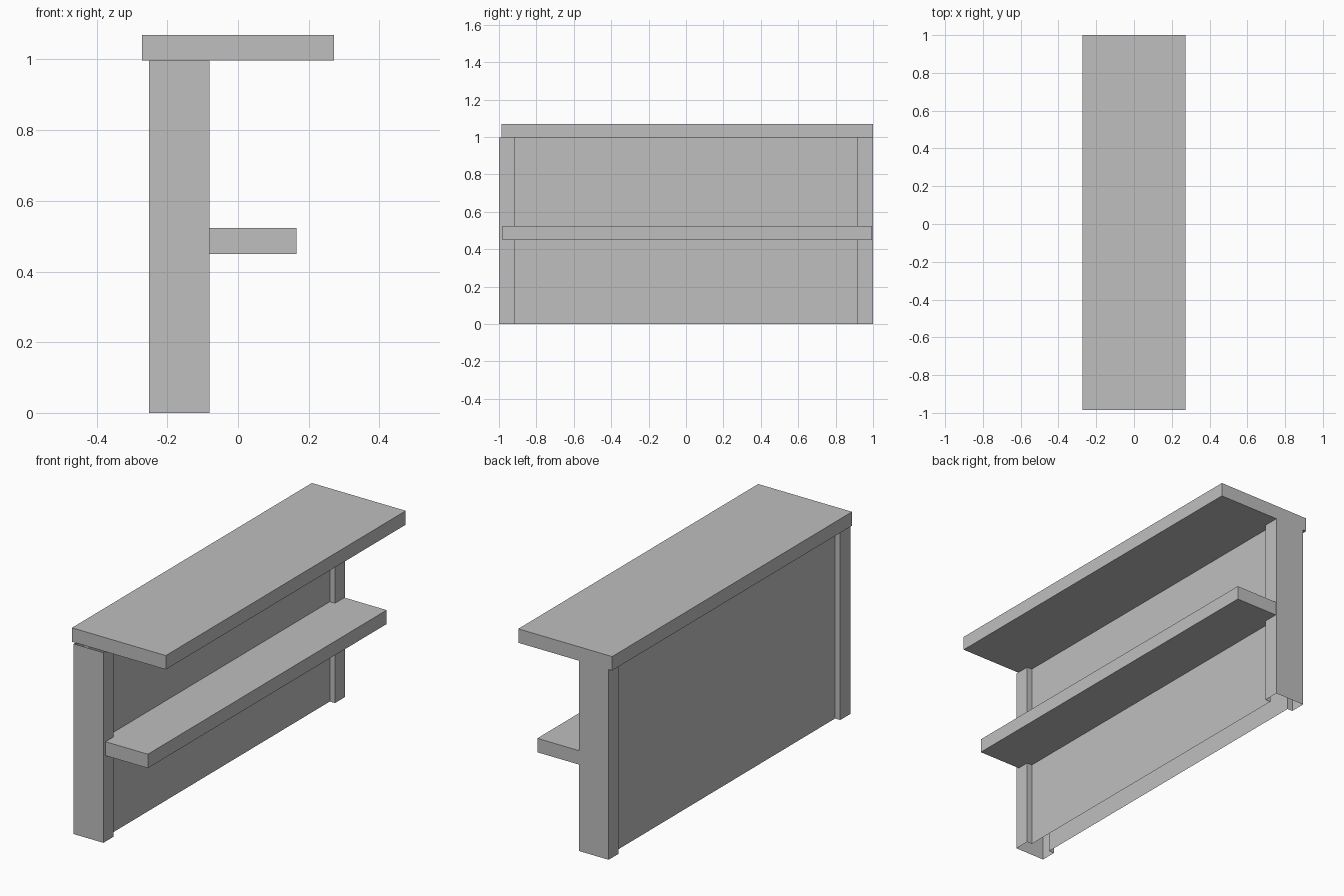
import bpy, bmesh

if "Cube" in bpy.data.objects:
    bpy.data.objects.remove(bpy.data.objects["Cube"], do_unlink=True)

COLOUR = (0.52, 0.52, 0.52, 1)
grey = bpy.data.materials.new("plain_grey")
grey.use_nodes = True
grey.diffuse_color = COLOUR
grey.node_tree.nodes["Principled BSDF"].inputs["Base Color"].default_value = COLOUR


def extrude(name, outline, bottom, top, capped):
    """Raise a closed outline between two heights, with or without end caps."""
    bm = bmesh.new()
    low, high = ([bm.verts.new((x, y, z)) for x, y in outline] for z in (bottom, top))
    for i in range(len(outline)):
        j = (i + 1) % len(outline)
        bm.faces.new((low[i], low[j], high[j], high[i]))
    if capped:
        bm.faces.new(low[::-1])
        bm.faces.new(high)
    mesh = bpy.data.meshes.new(name)
    bm.to_mesh(mesh)
    bm.free()
    mesh.materials.append(grey)
    obj = bpy.data.objects.new(name, mesh)
    bpy.context.collection.objects.link(obj)


def board(name, x0, x1, y0, y1, z0, z1):
    extrude(name, [(x0, y0), (x1, y0), (x1, y1), (x0, y1)], z0, z1, True)


# Wall: thin panel between two thicker end posts, an open shell
POST_BACK, POST_FRONT = -0.252, -0.08
PANEL_BACK, PANEL_FRONT = -0.222, -0.11
INNER, TOP = 0.917, 0.997
front_side = [(POST_FRONT, -1), (POST_FRONT, -INNER), (PANEL_FRONT, -INNER),
              (PANEL_FRONT, INNER), (POST_FRONT, INNER), (POST_FRONT, 1)]
back_side = [(POST_BACK, 1), (POST_BACK, INNER), (PANEL_BACK, INNER),
             (PANEL_BACK, -INNER), (POST_BACK, -INNER), (POST_BACK, -1)]
extrude("wall_with_end_posts", front_side + back_side, 0, TOP, False)

# Counter top and lower shelf
board("counter_top", -0.272, 0.272, -0.986, 1, TOP, 1.07)
board("lower_shelf", PANEL_FRONT, 0.165, -0.982, 0.995, 0.45, 0.523)
